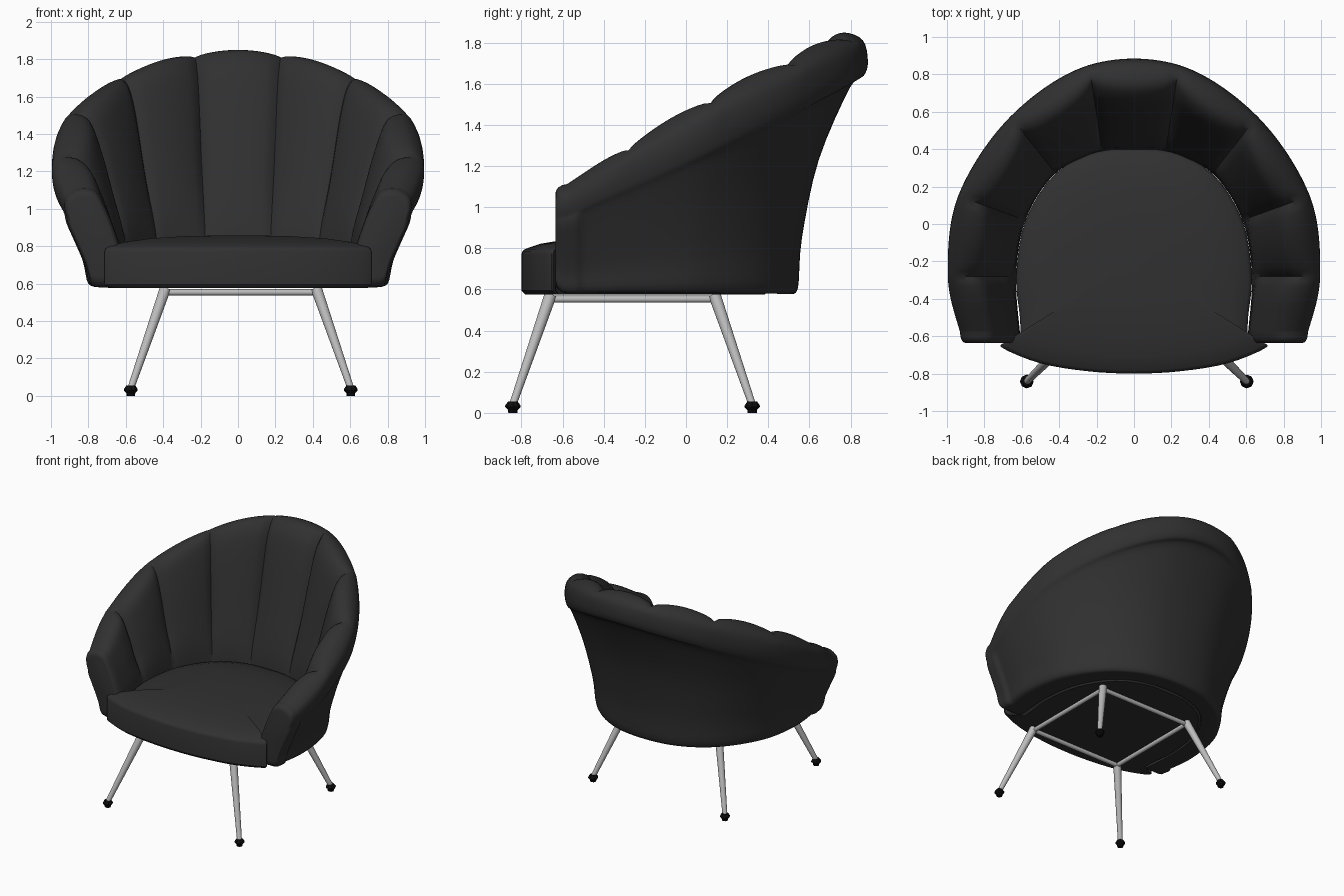
import bpy, bmesh, math
from mathutils import Vector

if "Cube" in bpy.data.objects:
    bpy.data.objects.remove(bpy.data.objects["Cube"])


def material(name, c):
    m = bpy.data.materials.new(name)
    m.diffuse_color = (c, c, c, 1)
    m.use_nodes = True
    m.node_tree.nodes["Principled BSDF"].inputs["Base Color"].default_value = m.diffuse_color
    return m


FABRIC, METAL, RUBBER = material("fabric", .03), material("metal", .5), material("rubber", .004)


def finish(name, bm, mat, angle=40):
    bmesh.ops.recalc_face_normals(bm, faces=bm.faces)
    me = bpy.data.meshes.new(name)
    bm.to_mesh(me)
    bm.free()
    me.materials.append(mat)
    ob = bpy.data.objects.new(name, me)
    bpy.context.collection.objects.link(ob)
    bpy.ops.object.select_all(action='DESELECT')
    ob.select_set(True)
    bpy.context.view_layer.objects.active = ob
    if angle:
        bpy.ops.object.shade_smooth_by_angle(angle=math.radians(angle))
    return ob


def spline(pts, u):
    """Point on a smooth curve through pts, u in 0..len-1."""
    n = len(pts) - 1
    i = min(int(u), n - 1)
    f = u - i
    p0, p1, p2, p3 = (Vector(pts[max(0, min(n, i + k))]) for k in (-1, 0, 1, 2))
    return p1 + .5 * f * (p2 - p0 + f * (2 * p0 - 5 * p1 + 4 * p2 - p3 + f * (3 * (p1 - p2) + p3 - p0)))


def smooth(x):
    x = max(0, min(1, x))
    return x * x * (3 - 2 * x)


def loft(bm, rings):
    vr = [[bm.verts.new(p) for p in r] for r in rings]
    for a, b in zip(vr, vr[1:]):
        for j in range(len(a)):
            k = (j + 1) % len(a)
            bm.faces.new((a[j], a[k], b[k], b[j]))
    bm.faces.new(vr[0])
    bm.faces.new(vr[-1])


# Channelled shell: seam stations (rim x, rim y, inner x, inner y, top z)
half = [(.24, .85, .17, .39, 1.805), (.66, .575, .42, .27, 1.69), (.94, .15, .58, .02, 1.505),
        (.995, -.28, .63, -.28, 1.275), (.93, -.58, .61, -.58, 1.08)]
stations = [(-a, b, -c, d, e) for a, b, c, d, e in reversed(half)] + half

# Section profiles (out, up, scallop weight) at the back and at the arms
back = [(.2, 0, 0), (.29, .02, 0), (.33, .21, 0), (.5, .51, 0), (.82, .79, 0), (.96, .835, 0),
        (1, .89, 0), (.95, .97, .2), (.76, 1, .7), (.6, .97, 1), (.46, .87, 1), (.2, .52, 1),
        (0, .21, .5), (0, 0, 0)]
arm = [(.31, 0, 0), (.47, .03, 0), (.55, .2, 0), (.74, .46, 0), (.89, .65, 0), (.96, .72, 0),
       (1, .83, 0), (.95, .93, .2), (.74, 1, .7), (.47, .97, 1), (.29, .78, 1), (.14, .55, 1),
       (.03, .32, .5), (0, 0, 0)]
BASE, PER, SUB = .58, 14, 4


def section(u):
    rx, ry, sx, sy, top = spline(stations, u)
    t = abs(u / 4.5 - 1)
    bulge = 1 if u < .5 or u > 8.5 else abs(math.sin(math.pi * u)) ** .55
    k = smooth(t / .8)
    band = .07 * smooth((t - .92) / .03)
    out = []
    for j in range((len(back) - 1) * SUB + 1):
        w, h, s = spline(back, j / SUB).lerp(spline(arm, j / SUB), k)
        if j < 5 * SUB:
            w += band * (1 - smooth((j / SUB - 3.5) / 1.5))
        w += .13 * s * (1 - bulge)
        z = BASE + h * (top + .03 - BASE) - .04 * s * (1 - bulge) * h
        out.append(Vector((sx + (rx - sx) * w, sy + (ry - sy) * w, z)))
    return out


rings = [section(i / PER) for i in range(9 * PER + 1)]


def cap(ring):
    # rounded front end of an arm
    c = sum(ring, Vector()) / len(ring)
    res = []
    for a in (25, 50, 70, 90):
        a = math.radians(a)
        q = 1 - .2 * (1 - math.cos(a))
        res.append([c + (p - c) * q - Vector((0, .055 * math.sin(a), 0)) for p in ring])
    return res


bm = bmesh.new()
loft(bm, cap(rings[0])[::-1] + rings + cap(rings[-1]))
finish("channelled_back_and_arms", bm, FABRIC, 50)

# Seat cushion with a bowed front lapping the arm ends
side = [(0, .4), (.2, .385), (.42, .27), (.58, .02), (.63, -.28), (.61, -.5), (.615, -.62),
        (.69, -.635), (.7, -.665), (.5, -.745), (.25, -.787), (0, -.8)]
outline = side + [(-x, y) for x, y in side[-2:0:-1]]
loop = [spline(outline + outline[:1], i / 4) for i in range(len(outline) * 4)]
bm = bmesh.new()
levels = [(.5, .575), (.97, .575), (1, .595), (1, .77), (.992, .787), (.97, .797), (.85, .822),
          (.65, .842), (.4, .853), (.15, .857)]
loft(bm, [[(p.x * s, -.2 + (p.y + .2) * s, z) for p in loop] for s, z in levels])
finish("seat_cushion", bm, FABRIC)


# Metal base
def tube(name, a, b, r1, r2):
    a, b = Vector(a), Vector(b)
    bm = bmesh.new()
    bmesh.ops.create_cone(bm, cap_ends=True, segments=20, radius1=r1, radius2=r2, depth=(b - a).length)
    ob = finish(name, bm, METAL)
    ob.location = (a + b) / 2
    ob.rotation_euler = (b - a).to_track_quat('Z', 'Y').to_euler()


CX, CY = .015, -.26
corners = [(CX + sx * .405, CY + sy * .4, .553) for sx, sy in ((1, -1), (1, 1), (-1, 1), (-1, -1))]
names = ("front_right", "back_right", "back_left", "front_left")
for i, c in enumerate(corners):
    tube("frame_rail_%d" % (i + 1), c, corners[(i + 1) % 4], .017, .017)
    fx = CX + math.copysign(.588, c[0])
    fy = CY + math.copysign(.582, c[1] - CY)
    tube(names[i] + "_leg", (fx, fy, .04), (c[0], c[1], .57), .018, .03)
    # rubber foot
    bm = bmesh.new()
    ring = [(math.cos(a * math.pi / 4), math.sin(a * math.pi / 4)) for a in range(8)]
    loft(bm, [[(x * r, y * r, z) for x, y in ring]
              for r, z in ((.022, 0), (.024, .015), (.037, .028), (.037, .036), (.024, .055))])
    finish(names[i] + "_foot", bm, RUBBER, 0).location = (fx, fy, 0)
